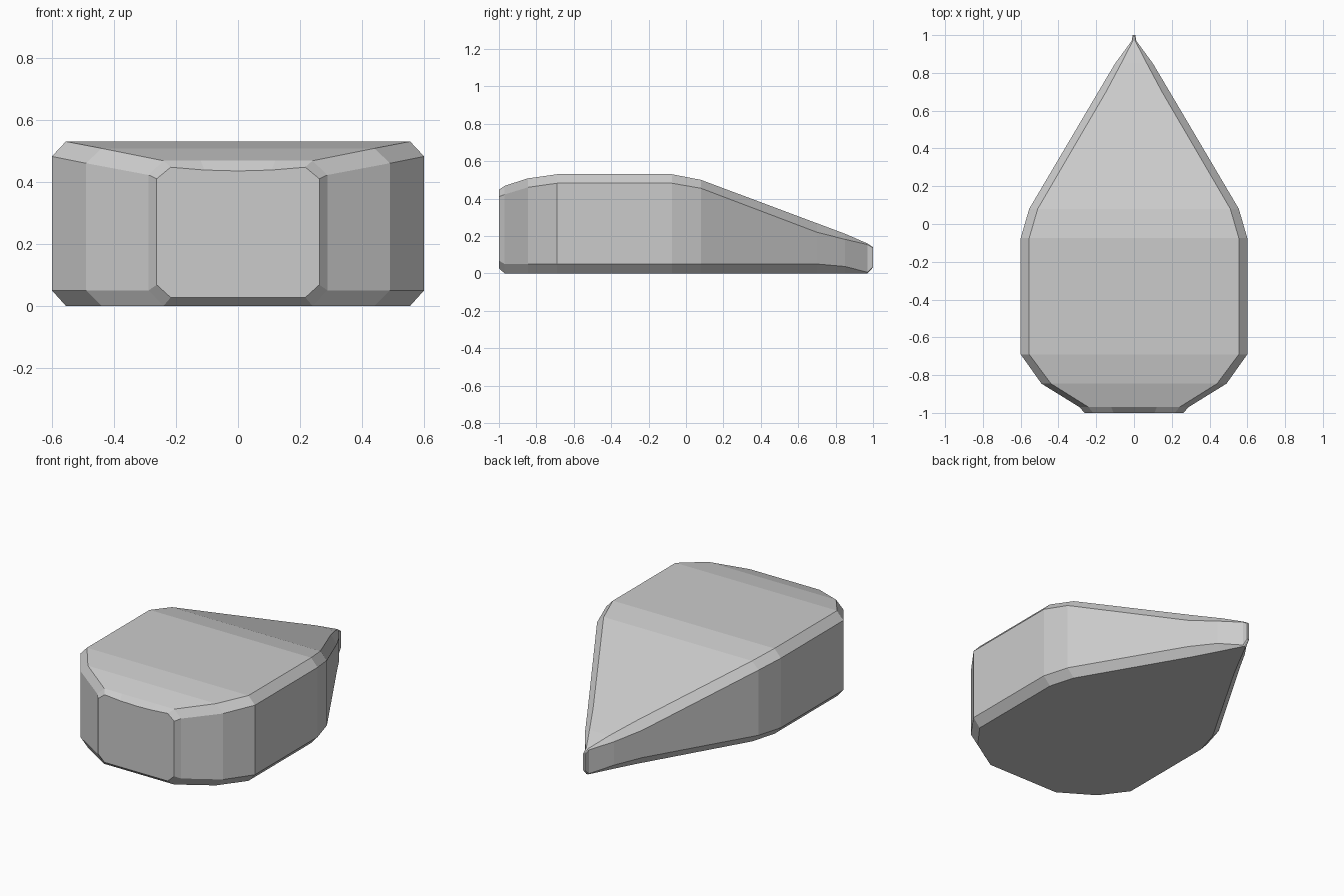
import bpy, bmesh

# Cross-sections along the hull:
# y, half width, flat half width, bottom, bottom bevel top, top bevel bottom, top, centre dip
SECTIONS = [
    (-1.00, 0.262, 0.217, 0.027, 0.068, 0.410, 0.447, 0.012),
    (-0.97, 0.288, 0.240, 0.00, 0.05, 0.422, 0.468, 0.0),
    (-0.845, 0.49, 0.44, 0.00, 0.05, 0.46, 0.508, 0.0),
    (-0.69, 0.60, 0.555, 0.00, 0.05, 0.482, 0.53, 0.0),
    (-0.075, 0.60, 0.555, 0.00, 0.05, 0.482, 0.53, 0.0),
    (0.08, 0.555, 0.51, 0.00, 0.05, 0.455, 0.50, 0.0),
    (0.70, 0.189, 0.148, 0.00, 0.05, 0.22, 0.268, 0.0),
    (0.85, 0.10, 0.068, 0.00, 0.037, 0.182, 0.212, 0.0),
    (0.97, 0.012, 0.006, 0.00, 0.006, 0.154, 0.160, 0.0),
    (1.00, 0.007, 0.003, 0.032, 0.036, 0.136, 0.140, 0.0),
]


def ring(bm, y, w, f, z0, z1, z2, z3, dip):
    half = [(f, z0), (w, z1), (w, z2), (f, z3), (f / 2, z3 - dip * 0.75)]
    pts = half + [(0, z3 - dip)] + [(-x, z) for x, z in reversed(half)]
    return [bm.verts.new((x, y, z)) for x, z in pts]


# Hull: lofted bevelled sections with capped ends
bm = bmesh.new()
rings = [ring(bm, *s) for s in SECTIONS]
for a, b in zip(rings, rings[1:]):
    n = len(a)
    for i in range(n):
        j = (i + 1) % n
        bm.faces.new((a[i], a[j], b[j], b[i]))
bm.faces.new(rings[0])
bm.faces.new(rings[-1])
bmesh.ops.recalc_face_normals(bm, faces=bm.faces)

mesh = bpy.data.meshes.new("tapered_hull")
bm.to_mesh(mesh)
bm.free()
hull = bpy.data.objects.new("tapered_hull", mesh)
bpy.context.collection.objects.link(hull)
